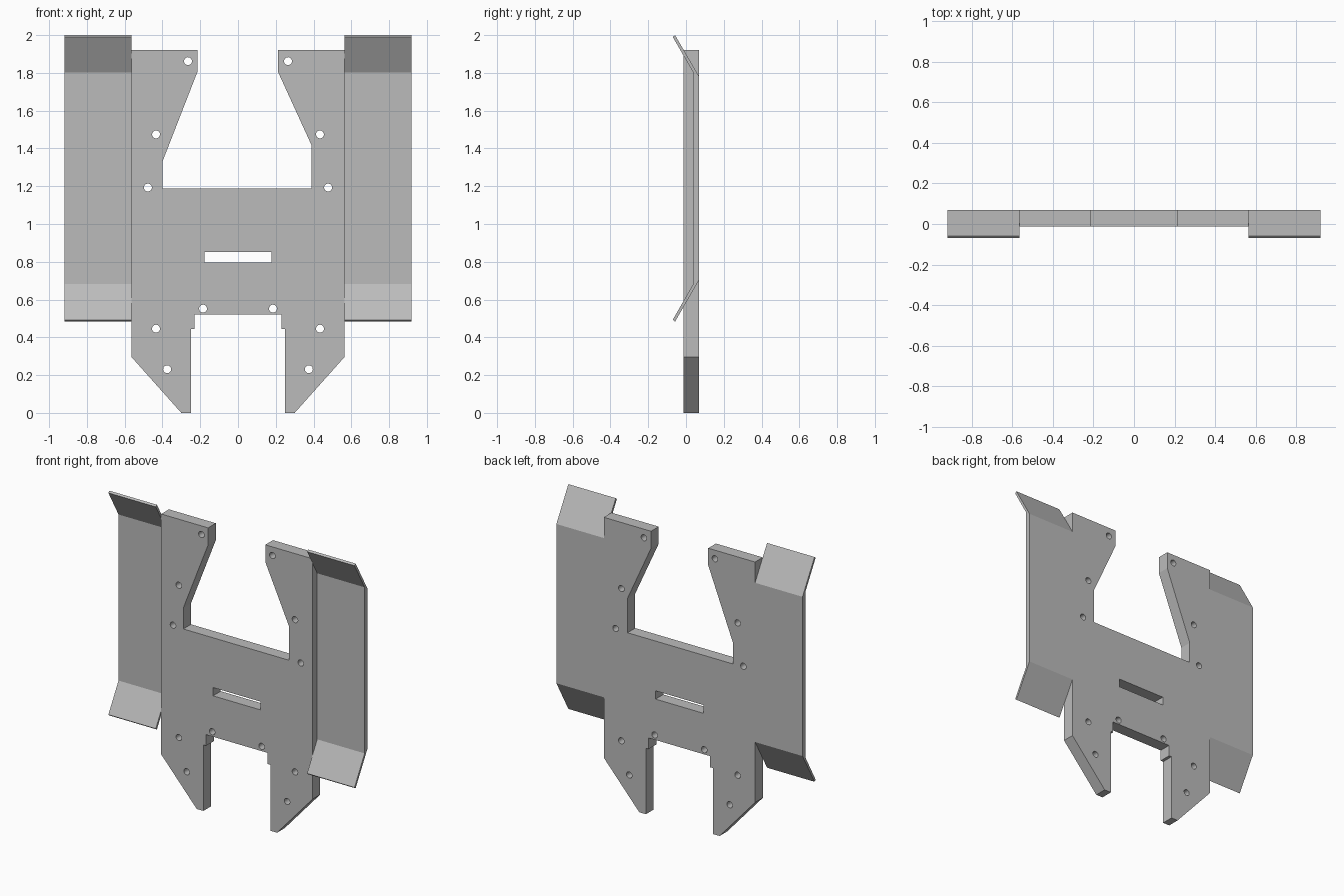
import bpy, bmesh, math

cube = bpy.data.objects.get("Cube")
if cube:
    bpy.data.objects.remove(cube, do_unlink=True)

# Single plain grey finish
grey = bpy.data.materials.new("plain_grey")
grey.use_nodes = True
colour = (0.5, 0.5, 0.5, 1)
grey.diffuse_color = colour
grey.node_tree.nodes["Principled BSDF"].inputs["Base Color"].default_value = colour

BACK, FRONT = 0.07, -0.012
SIDE, WING_EDGE = 0.565, 0.919


def circle(x, z, r=0.021, n=24):
    return [(x + r * math.cos(i * math.tau / n), z + r * math.sin(i * math.tau / n))
            for i in range(n)]


def extruded_plate(name, loops, y0, y1):
    """Fill the first loop, cut the others out of it, and give it depth along y."""
    curve = bpy.data.curves.new(name + "_outline", "CURVE")
    curve.dimensions = "2D"
    curve.fill_mode = "BOTH"
    curve.extrude = (y1 - y0) / 2
    for loop in loops:
        spline = curve.splines.new("POLY")
        spline.points.add(len(loop) - 1)
        for p, (x, z) in zip(spline.points, loop):
            p.co = (x, z, 0, 1)
        spline.use_cyclic_u = True
    source = bpy.data.objects.new(name + "_source", curve)
    bpy.context.collection.objects.link(source)
    mesh = bpy.data.meshes.new_from_object(
        source.evaluated_get(bpy.context.evaluated_depsgraph_get()))
    bpy.data.objects.remove(source, do_unlink=True)
    bm = bmesh.new()
    bm.from_mesh(mesh)
    bmesh.ops.remove_doubles(bm, verts=bm.verts, dist=1e-5)
    for v in bm.verts:
        x, z, depth = v.co
        v.co = (x, (y0 + y1) / 2 - depth, z)
    bmesh.ops.recalc_face_normals(bm, faces=bm.faces)
    for f in bm.faces:
        f.smooth = False
    bm.to_mesh(mesh)
    bm.free()
    return add_object(name, mesh)


def extruded_profile(name, profile, x0, x1):
    """Sweep a closed (y, z) profile along x."""
    bm = bmesh.new()
    face = bm.faces.new([bm.verts.new((x0, y, z)) for y, z in profile])
    swept = bmesh.ops.extrude_face_region(bm, geom=[face])["geom"]
    for v in swept:
        if isinstance(v, bmesh.types.BMVert):
            v.co.x = x1
    bmesh.ops.recalc_face_normals(bm, faces=bm.faces)
    mesh = bpy.data.meshes.new(name)
    bm.to_mesh(mesh)
    bm.free()
    return add_object(name, mesh)


def add_object(name, mesh):
    mesh.name = name
    mesh.materials.clear()
    mesh.materials.append(grey)
    obj = bpy.data.objects.new(name, mesh)
    bpy.context.collection.objects.link(obj)
    return obj


# Main plate: legs and outer arms match, the upper notch is uneven
leg = [(0.23, 0.52), (0.23, 0.445), (0.25, 0.445), (0.25, 0), (0.30, 0),
       (SIDE, 0.297), (SIDE, 1.92)]
left_notch = [(0.212, 1.92), (0.212, 1.805), (0.388, 1.42), (0.388, 1.188)]
right_notch = [(-0.40, 1.188), (-0.40, 1.33), (-0.215, 1.805), (-0.215, 1.92)]
outline = leg + left_notch + right_notch + [(-x, z) for x, z in reversed(leg)]

# Handle slot and screw holes
slot = [(-0.178, 0.796), (0.178, 0.796), (0.178, 0.852), (-0.178, 0.852)]
hole_spots = [(0.265, 1.862), (0.434, 1.474), (0.477, 1.193),
              (0.185, 0.552), (0.434, 0.446), (0.375, 0.231)]
holes = [circle(s * x, z) for x, z in hole_spots for s in (-1, 1)]
extruded_plate("main_plate", [outline, slot] + holes, FRONT, BACK)

# Side wings: thin sheets with both ends bent forward
wing = [(BACK, 0.705), (BACK, 1.78), (-0.058, 2.0), (-0.07, 1.99),
        (0.038, 1.803), (0.038, 0.682), (-0.07, 0.493), (-0.058, 0.483)]
for name, s in (("left_wing", 1), ("right_wing", -1)):
    extruded_profile(name, wing, s * SIDE, s * WING_EDGE)
